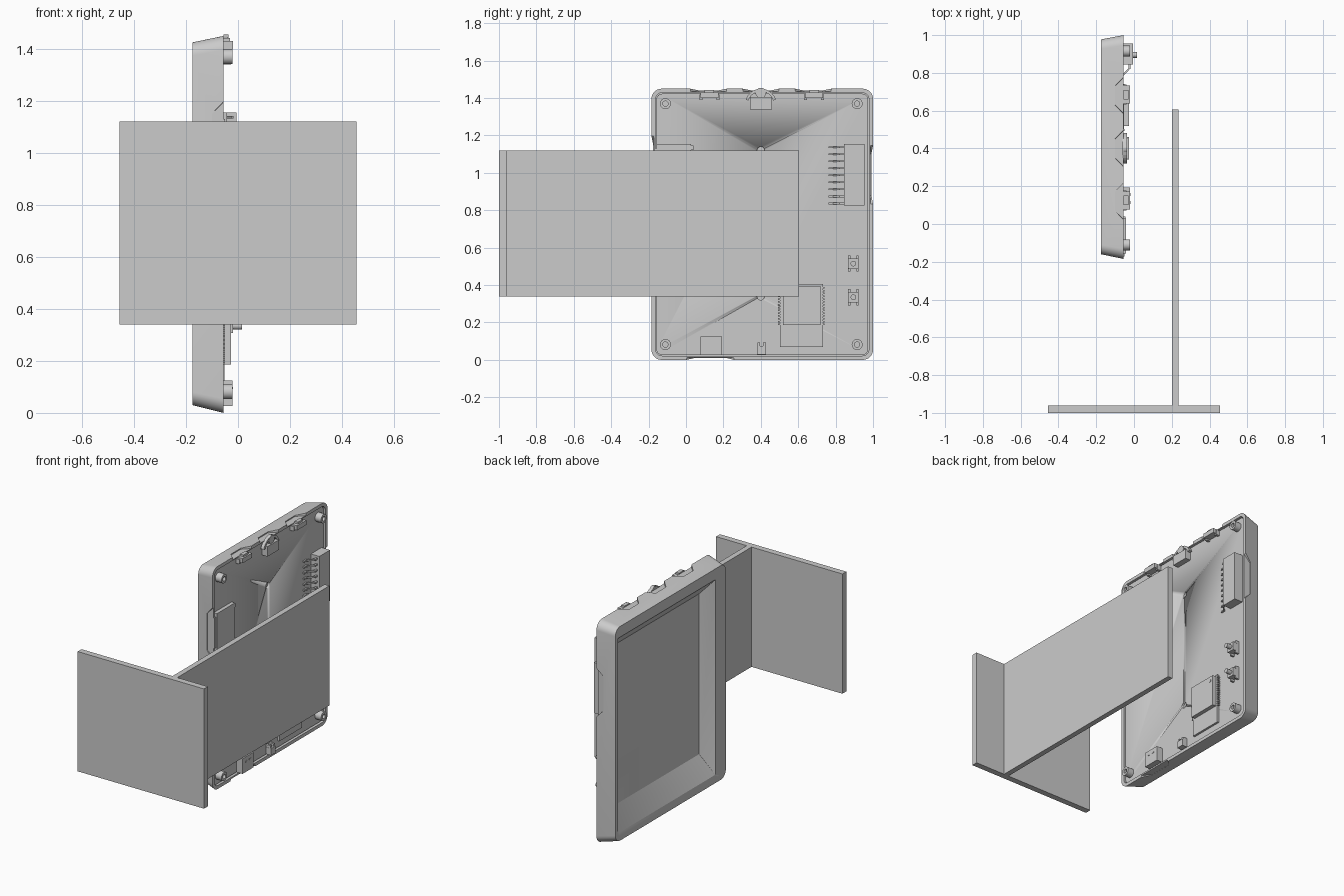
import bpy, bmesh
from math import sin, cos, pi, radians

old = bpy.data.objects.get("Cube")
if old:
    bpy.data.objects.remove(old, do_unlink=True)

grey = bpy.data.materials.new("plain_grey")
grey.use_nodes = True
grey.diffuse_color = (0.6, 0.6, 0.6, 1)
grey.node_tree.nodes["Principled BSDF"].inputs["Base Color"].default_value = (0.6, 0.6, 0.6, 1)


def finish(name, bm, smooth=False):
    bmesh.ops.recalc_face_normals(bm, faces=bm.faces)
    mesh = bpy.data.meshes.new(name)
    bm.to_mesh(mesh)
    bm.free()
    mesh.materials.append(grey)
    ob = bpy.data.objects.new(name, mesh)
    bpy.context.collection.objects.link(ob)
    if smooth:
        bpy.ops.object.select_all(action="DESELECT")
        ob.select_set(True)
        bpy.context.view_layer.objects.active = ob
        bpy.ops.object.shade_smooth_by_angle(angle=radians(30))
    return ob


def loft(name, rings, smooth=False):
    """Skin equal-length rings of points and cap both ends."""
    bm = bmesh.new()
    loops = [[bm.verts.new(p) for p in ring] for ring in rings]
    n = len(loops[0])
    for a, b in zip(loops, loops[1:]):
        for i in range(n):
            j = (i + 1) % n
            bm.faces.new((a[i], a[j], b[j], b[i]))
    bm.faces.new(loops[0])
    bm.faces.new(loops[-1])
    return finish(name, bm, smooth)


def rect(x, y0, y1, z0, z1, r, n=8):
    """Rounded rectangle ring in the plane at x."""
    pts = []
    centres = ((y1 - r, z1 - r), (y0 + r, z1 - r), (y0 + r, z0 + r), (y1 - r, z0 + r))
    for k, (cy, cz) in enumerate(centres):
        for i in range(n + 1):
            a = (k + i / n) * pi / 2
            pts.append((x, cy + r * cos(a), cz + r * sin(a)))
    return pts


def prism(name, pts, x0, x1, smooth=False):
    return loft(name, [[(x, y, z) for y, z in pts] for x in (x0, x1)], smooth)


def box(name, x0, x1, y0, y1, z0, z1):
    return prism(name, [(y0, z0), (y1, z0), (y1, z1), (y0, z1)], x0, x1)


def disc(name, y, z, r, x0, x1, n=24):
    pts = [(y + r * cos(2 * pi * i / n), z + r * sin(2 * pi * i / n)) for i in range(n)]
    return prism(name, pts, x0, x1, True)


def cut(ob, cutter):
    m = ob.modifiers.new("cut", "BOOLEAN")
    m.operation = "DIFFERENCE"
    m.solver = "EXACT"
    m.object = cutter
    cutter.hide_render = True
    cutter.hide_set(True)


def scoop(name, side, a0, a1, inner, outer):
    """Cutter with sloped ends that shaves the rim along one side of the case."""
    rings = []
    for x, t in ((-0.1, 0.05), (-0.04, -0.01)):
        pts = [(a0 + t + 0.02, inner), (a1 - t - 0.02, inner), (a1 - t, outer), (a0 + t, outer)]
        rings.append([(x, a, b) if side == "z" else (x, b, a) for a, b in pts])
    return loft(name, rings)


# Stand: front plate and long upright panel
box("front_plate", -0.455, 0.455, -1.0, -0.96, 0.34, 1.12)
box("upright_panel", 0.2, 0.235, -0.96, 0.605, 0.34, 1.12)

# Case: open back, tapered sides, sloped screen recess
BACK = -0.055
case = loft("case", [
    rect(-0.085, -0.163, 0.978, 0.022, 1.428, 0.035),
    rect(BACK, -0.163, 0.978, 0.022, 1.428, 0.035),
    rect(BACK, -0.185, 1.0, 0.0, 1.45, 0.055),
    rect(-0.175, -0.16, 0.977, 0.03, 1.425, 0.05),
    rect(-0.175, -0.052, 0.95, 0.084, 1.355, 0.004),
    rect(-0.095, 0.0, 0.85, 0.217, 1.262, 0.002),
], True)
cut(case, scoop("card_scoop", "y", 0.84, 1.22, -0.172, -0.25))
cut(case, scoop("header_notch", "y", 0.81, 1.17, 0.986, 1.1))
cut(case, scoop("port_scoop", "z", -0.02, 0.28, 0.012, -0.1))
for i, y in enumerate((0.12, 0.4, 0.68)):
    cut(case, scoop("top_scoop_%d" % i, "z", y - 0.12, y + 0.12, 1.434, 1.55))

# Circuit board with two holes
TOP = -0.066
board = loft("circuit_board", [rect(x, -0.158, 0.973, 0.027, 1.423, 0.03) for x in (-0.084, TOP)], True)
for z in (0.34, 1.12):
    cut(board, disc("hole_cutter", 0.4, z, 0.02, -0.08, 0))

# Hollow corner posts
for y in (-0.11, 0.915):
    for z in (0.082, 1.37):
        post = disc("corner_post", y, z, 0.029, TOP - 0.01, -0.022)
        cut(post, disc("post_cutter", y, z, 0.014, -0.05, 0))

# Top edge push switches
for y in (0.125, 0.685):
    box("edge_switch", TOP, -0.02, y - 0.048, y + 0.048, 1.4, 1.43)
    box("edge_switch_key", -0.055, -0.03, y - 0.025, y + 0.025, 1.43, 1.442)
    for s in (-1, 1):
        box("edge_switch_lug", TOP, -0.04, y + s * 0.045 - 0.008, y + s * 0.045 + 0.008, 1.39, 1.42)

# Thumb wheel: body, arc and lever
box("wheel_body", TOP, -0.027, 0.342, 0.46, 1.34, 1.405)
arc = [(0.4 + r * cos(a), 1.365 + r * sin(a))
       for r, order in ((0.085, range(13)), (0.07, range(12, -1, -1)))
       for a in [radians(18 + 12 * i) for i in order]]
prism("wheel_arc", arc, -0.06, -0.038)
disc("wheel_lever", 0.4, 1.427, 0.028, -0.056, -0.036)
box("wheel_stem", -0.056, -0.04, 0.385, 0.415, 1.4, 1.43)

# Pin header socket with bent pins
box("header_socket", TOP, -0.005, 0.845, 0.955, 0.825, 1.155)
for i in range(9):
    z = 0.837 + i * 0.0375
    box("pin_shoulder", -0.03, -0.018, 0.82, 0.846, z - 0.005, z + 0.005)
    loft("pin_leg", [[(-0.018, 0.825, z + s) for s in (-0.005, 0.005)] +
                     [(-0.03, 0.825, z + s) for s in (0.005, -0.005)],
                     [(-0.054, 0.785, z + s) for s in (-0.005, 0.005)] +
                     [(TOP, 0.785, z + s) for s in (0.005, -0.005)]])
    box("pin_foot", TOP, -0.056, 0.762, 0.792, z - 0.005, z + 0.005)

# Two push buttons with four legs each
for z in (0.335, 0.515):
    box("button_body", TOP, -0.02, 0.868, 0.922, z - 0.028, z + 0.028)
    disc("button_plunger", 0.895, z, 0.015, -0.02, 0.015)
    for sy in (-1, 1):
        for sz in (-1, 1):
            y, zz = 0.895 + sy * 0.022, z + sz * 0.034
            box("button_leg", TOP, -0.04, y - 0.006, y + 0.006, zz - 0.009, zz + 0.009)

# Radio module: thin board, shield, side contacts
box("module_board", TOP, -0.052, 0.502, 0.732, 0.07, 0.405)
box("module_shield", -0.052, -0.026, 0.518, 0.72, 0.187, 0.395)
disc("module_mark", 0.695, 0.365, 0.009, -0.026, -0.023)
for i in range(14):
    z = 0.19 + i * 0.015
    for y in (0.498, 0.736):
        box("module_contact", TOP, -0.05, y - 0.005, y + 0.005, z - 0.004, z + 0.004)

# Power port with two latch marks
box("power_port", TOP, -0.022, 0.078, 0.192, 0.027, 0.125)
for y in (0.115, 0.155):
    box("port_latch", -0.022, -0.019, y - 0.008, y + 0.008, 0.092, 0.1)

# Small battery connector: base and two prongs
box("battery_connector", TOP, -0.028, 0.38, 0.428, 0.03, 0.075)
for y in (0.388, 0.42):
    box("battery_prong", TOP, -0.034, y - 0.007, y + 0.007, 0.07, 0.092)

# Memory card slot with a stepped edge
box("card_slot", TOP, -0.042, -0.157, 0.028, 0.9, 1.155)
box("card", -0.062, -0.05, -0.172, -0.15, 0.93, 1.13)
for z in (0.91, 1.135):
    box("card_lug", TOP, -0.046, 0.02, 0.04, z - 0.012, z + 0.012)
